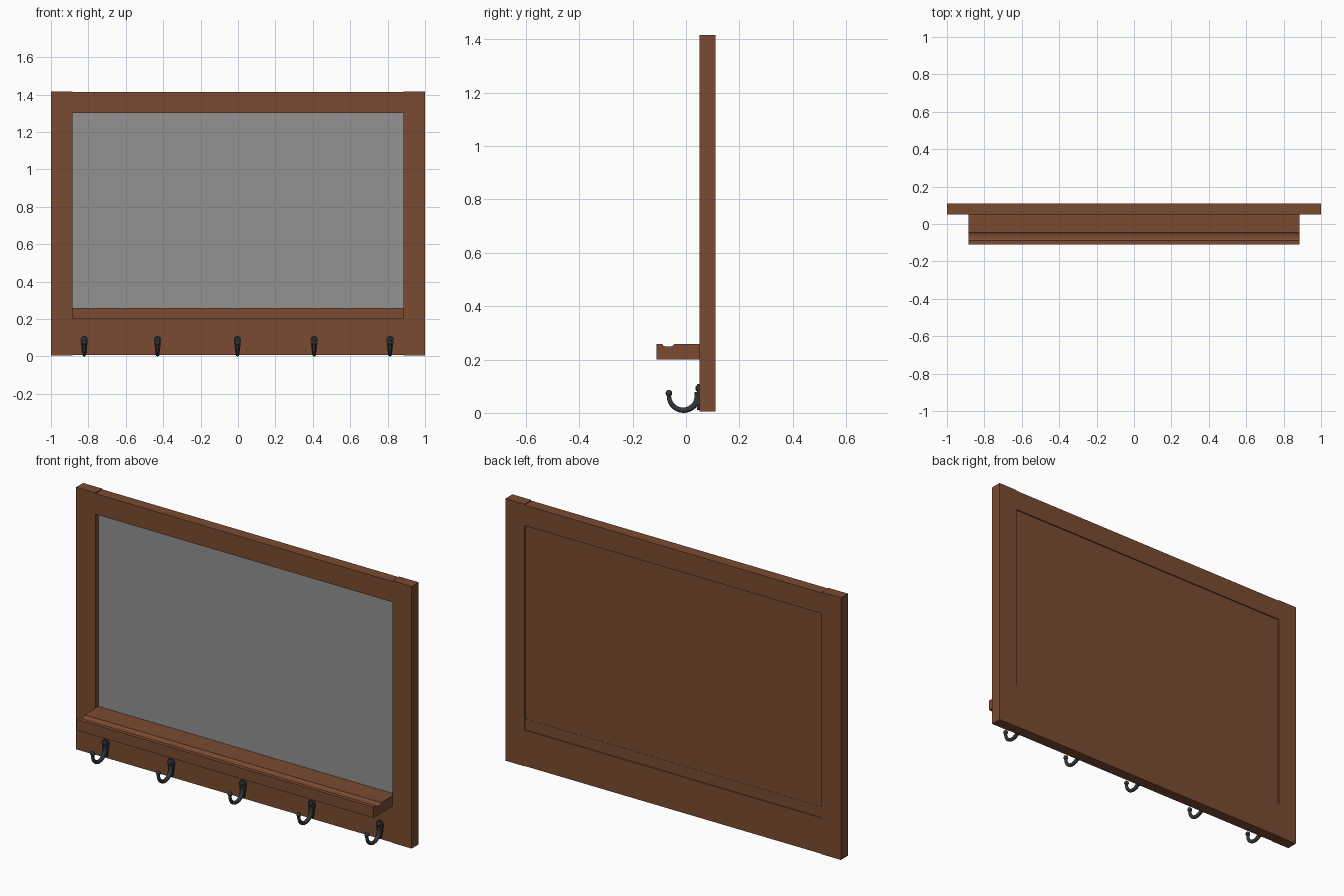
import bpy, bmesh, math
from mathutils import Vector

if "Cube" in bpy.data.objects:
    bpy.data.objects.remove(bpy.data.objects["Cube"])


def material(name, rgb):
    m = bpy.data.materials.new(name)
    m.diffuse_color = (*rgb, 1)
    m.use_nodes = True
    m.node_tree.nodes["Principled BSDF"].inputs["Base Color"].default_value = m.diffuse_color
    return m


WOOD = material("brown wood", (0.195, 0.070, 0.031))
GLASS = material("grey mirror glass", (0.29, 0.29, 0.29))
IRON = material("dark iron", (0.032, 0.038, 0.041))


def finish(name, bm, mat):
    bmesh.ops.recalc_face_normals(bm, faces=bm.faces)
    me = bpy.data.meshes.new(name)
    bm.to_mesh(me)
    bm.free()
    me.materials.append(mat)
    ob = bpy.data.objects.new(name, me)
    bpy.context.collection.objects.link(ob)
    return ob


def prism(bm, outline, offset):
    """Extrude a closed outline of 3D points along an offset."""
    face = bm.faces.new([bm.verts.new(p) for p in outline])
    ext = bmesh.ops.extrude_face_region(bm, geom=[face])
    verts = [g for g in ext["geom"] if isinstance(g, bmesh.types.BMVert)]
    bmesh.ops.translate(bm, verts=verts, vec=offset)


def box(name, x, y, z, mat):
    bm = bmesh.new()
    prism(bm, [(x[0], y[0], z[0]), (x[1], y[0], z[0]),
               (x[1], y[0], z[1]), (x[0], y[0], z[1])], (0, y[1] - y[0], 0))
    return finish(name, bm, mat)


def tube(bm, path, radii, sides=12):
    """Sweep a circle along a path lying in the YZ plane."""
    rings = []
    for i, p in enumerate(path):
        t = (path[min(i + 1, len(path) - 1)] - path[max(i - 1, 0)]).normalized()
        n = Vector((0, -t.z, t.y))
        rings.append([bm.verts.new(p + radii[i] * (
            math.cos(a) * n + math.sin(a) * Vector((1, 0, 0))))
            for a in (2 * math.pi * k / sides for k in range(sides))])
    for a, b in zip(rings, rings[1:]):
        for k in range(sides):
            j = (k + 1) % sides
            bm.faces.new((a[k], a[j], b[j], b[k]))
    bm.faces.new(rings[0])
    bm.faces.new(rings[-1])


# Frame
F, B, IN = 0.05, 0.11, 0.885
box("left_stile", (-1, -IN), (F, B), (0.005, 1.417), WOOD)
box("right_stile", (IN, 1), (F, B), (0.005, 1.417), WOOD)
box("top_rail", (-IN, IN), (F, B), (1.302, 1.413), WOOD)
box("bottom_rail", (-IN, IN), (F, B), (0.007, 0.2), WOOD)

# Mirror and backing board
box("mirror_glass", (-IN, IN), (0.075, 0.082), (0.258, 1.302), GLASS)
box("backing_board", (-IN, IN), (0.082, 0.104), (0.258, 1.302), WOOD)

# Shelf with a rounded groove along its front
bm = bmesh.new()
groove = [(-0.067 + 0.022 * math.cos(a), 0.258 - 0.01 * math.sin(a))
          for a in (math.pi * (1 - k / 10) for k in range(11))]
profile = [(0.105, 0.2), (-0.11, 0.2), (-0.11, 0.258)] + groove + [(0.105, 0.258)]
prism(bm, [(-IN, y, z) for y, z in profile], (2 * IN, 0, 0))
finish("shelf", bm, WOOD)


# Coat hook: teardrop plate, screw head, tapered J and ball tip
def hook_mesh():
    bm = bmesh.new()
    top = [(0.02 * math.cos(a), 0.089 + 0.02 * math.sin(a))
           for a in (math.radians(-10 + 20 * k) for k in range(11))]
    low = [(0.011 * math.cos(a), 0.022 + 0.011 * math.sin(a))
           for a in (math.radians(190 + 20 * k) for k in range(9))]
    prism(bm, [(x, 0.051, z) for x, z in top + low], (0, -0.01, 0))

    path = [Vector((0, 0.044, 0.078))]
    path += [Vector((0, -0.01 + 0.054 * math.cos(a), 0.064 - 0.054 * math.sin(a)))
             for a in (math.pi * k / 20 for k in range(21))]
    path.append(Vector((0, -0.065, 0.074)))
    tube(bm, path, [0.012 - 0.004 * i / (len(path) - 1) for i in range(len(path))])

    for pos, r, flat in (((0, -0.064, 0.074), 0.0125, 1), ((0, 0.041, 0.092), 0.011, 0.5)):
        ball = bmesh.ops.create_uvsphere(bm, u_segments=14, v_segments=8, radius=r)
        for v in ball["verts"]:
            v.co = Vector((v.co.x, v.co.y * flat, v.co.z)) + Vector(pos)
    return bm


for i, x in enumerate((-0.822, -0.43, -0.003, 0.407, 0.813)):
    ob = finish(f"coat_hook_{i + 1}", hook_mesh(), IRON)
    ob.location.x = x
    bpy.ops.object.select_all(action="DESELECT")
    ob.select_set(True)
    bpy.context.view_layer.objects.active = ob
    bpy.ops.object.shade_smooth_by_angle(angle=math.radians(40))
